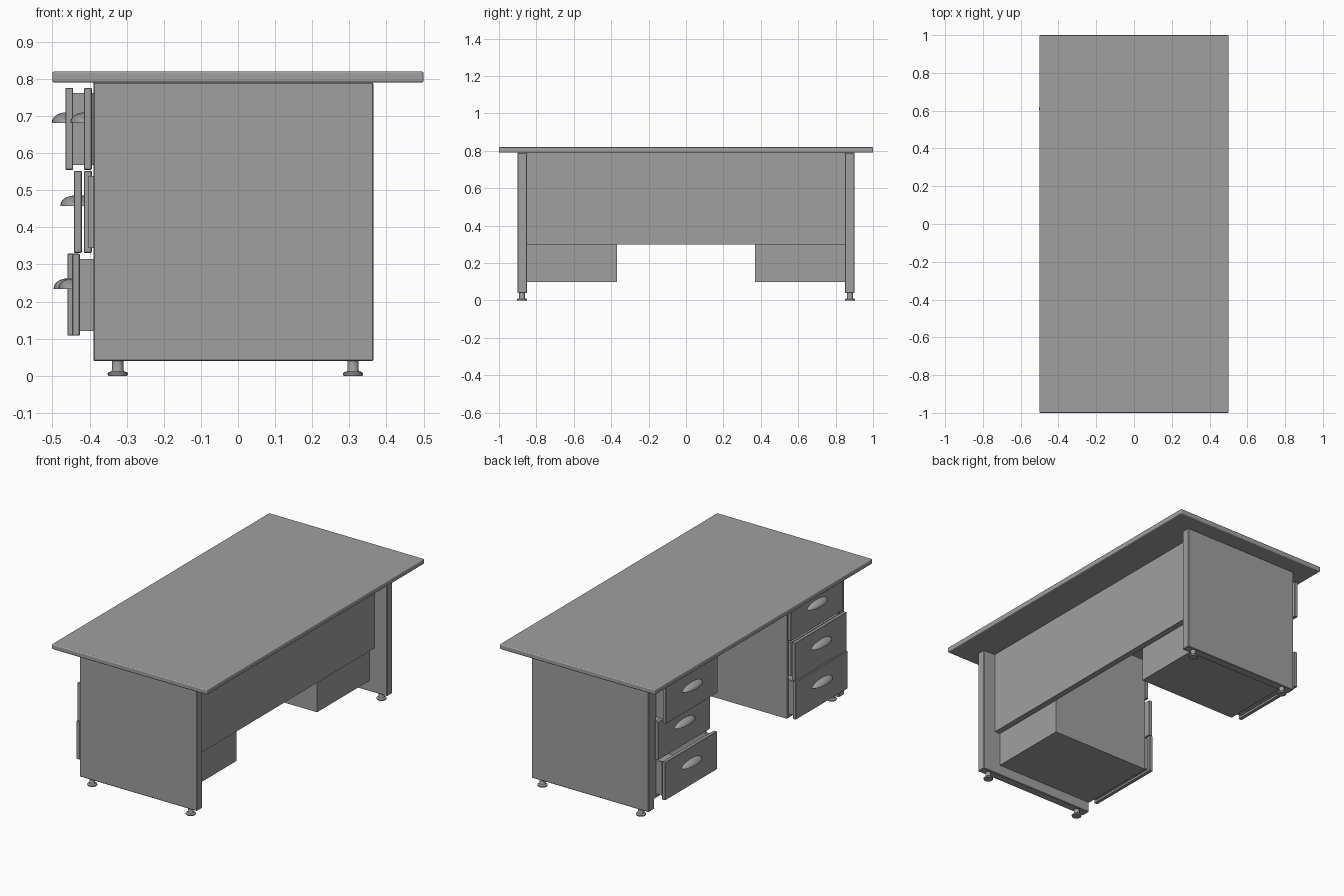
import bpy
import bmesh
import math
from mathutils import Matrix

cube = bpy.data.objects.get("Cube")
if cube:
    bpy.data.objects.remove(cube, do_unlink=True)

grey = bpy.data.materials.new("desk_grey")
grey.use_nodes = True
colour = (0.35, 0.35, 0.35, 1)
grey.diffuse_color = colour
grey.node_tree.nodes["Principled BSDF"].inputs["Base Color"].default_value = colour


def finish(name, bm, smooth=False):
    bmesh.ops.recalc_face_normals(bm, faces=bm.faces)
    mesh = bpy.data.meshes.new(name)
    bm.to_mesh(mesh)
    bm.free()
    mesh.materials.append(grey)
    obj = bpy.data.objects.new(name, mesh)
    bpy.context.collection.objects.link(obj)
    if smooth:
        bpy.ops.object.select_all(action='DESELECT')
        obj.select_set(True)
        bpy.context.view_layer.objects.active = obj
        bpy.ops.object.shade_smooth_by_angle(angle=math.radians(40))
    return obj


def add_box(bm, x, y, z):
    """Add a box spanning three (low, high) ranges."""
    spans = [sorted(r) for r in (x, y, z)]
    centre = [sum(r) / 2 for r in spans]
    size = [r[1] - r[0] for r in spans]
    matrix = Matrix.Translation(centre) @ Matrix.Diagonal((*size, 1))
    bmesh.ops.create_cube(bm, size=1, matrix=matrix)


def board(name, x, y, z, bevel=0.0, segments=1):
    bm = bmesh.new()
    add_box(bm, x, y, z)
    obj = finish(name, bm)
    if bevel:
        mod = obj.modifiers.new("rounded_edges", 'BEVEL')
        mod.width = bevel
        mod.segments = segments
    return obj


def cabinet(name, side):
    """Case open toward the drawers."""
    bm = bmesh.new()
    x, t = (-0.39, 0.25), 0.015
    inner, outer, low, high = 0.37, 0.85, 0.1, 0.79
    add_box(bm, x, (side * inner, side * (inner + t)), (low, high))
    add_box(bm, x, (side * (outer - t), side * outer), (low, high))
    add_box(bm, x, (side * (inner + t), side * (outer - t)), (low, low + t))
    add_box(bm, (x[1] - t, x[1]), (side * (inner + t), side * (outer - t)),
            (low + t, high))
    finish(name, bm)


def drawer_tray(name, x0, side, z):
    """Open-topped drawer box."""
    bm = bmesh.new()
    x, y, t = (x0, x0 + 0.6), (0.39, 0.83), 0.012
    for a in ((y[0], y[0] + t), (y[1] - t, y[1])):
        add_box(bm, x, (side * a[0], side * a[1]), z)
    across = (side * (y[0] + t), side * (y[1] - t))
    for a in ((x[0], x[0] + t), (x[1] - t, x[1])):
        add_box(bm, a, across, z)
    add_box(bm, (x[0] + t, x[1] - t), across, (z[0], z[0] + t))
    finish(name, bm)


def cup_handle(name, x, side, z):
    """Quarter of an ellipsoid, flat underneath and against the drawer."""
    bm = bmesh.new()
    bmesh.ops.create_uvsphere(bm, u_segments=24, v_segments=16, radius=1)
    for normal in ((1, 0, 0), (0, 0, -1)):
        geom = bm.verts[:] + bm.edges[:] + bm.faces[:]
        cut = bmesh.ops.bisect_plane(bm, geom=geom, plane_co=(0, 0, 0),
                                     plane_no=normal, clear_outer=True)
        rim = [e for e in cut["geom_cut"] if isinstance(e, bmesh.types.BMEdge)]
        bmesh.ops.edgeloop_fill(bm, edges=[e for e in rim if e.is_boundary])
    bm.transform(Matrix.Translation((x, side * 0.61, z))
                 @ Matrix.Diagonal((0.037, 0.09, 0.028, 1)))
    finish(name, bm, smooth=True)


def foot(name, x, y):
    """Turned levelling foot."""
    bm = bmesh.new()
    profile = [(0, 0), (.025, 0), (.027, .003), (.027, .007), (.024, .010),
               (.017, .012), (.015, .016), (.015, .041), (0, .041)]
    verts = [bm.verts.new((r, 0, z)) for r, z in profile]
    edges = [bm.edges.new(pair) for pair in zip(verts, verts[1:])]
    bmesh.ops.spin(bm, geom=verts + edges, cent=(0, 0, 0), axis=(0, 0, 1),
                   angle=math.tau, steps=20)
    bmesh.ops.remove_doubles(bm, verts=bm.verts, dist=0.0001)
    bm.transform(Matrix.Translation((x, y, 0)))
    finish(name, bm, smooth=True)


# Top and the panel closing the back of the knee space
board("desk_top", (-0.5, 0.5), (-1, 1), (0.79, 0.82), 0.006, 3)
board("modesty_panel", (0.25, 0.285), (-0.85, 0.85), (0.3, 0.79))

# Drawer rows from the top, and how far each drawer is pulled out
row_heights = [(0.555, 0.776), (0.331, 0.552), (0.108, 0.329)]
fronts = {1: [-0.465, -0.415, -0.46], -1: [-0.415, -0.442, -0.447]}
tray_gaps = {1: [0, 0, 0], -1: [0, 0.018, 0]}
rows = ["top", "middle", "bottom"]

for side, label in ((1, "left"), (-1, "right")):
    board(f"{label}_end_panel", (-0.39, 0.365), (side * 0.85, side * 0.9),
          (0.04, 0.79), 0.003)
    cabinet(f"{label}_cabinet", side)
    for end, x in (("drawer_side", -0.324), ("panel_side", 0.31)):
        foot(f"{label}_{end}_foot", x, side * 0.877)
    for row, (low, high), x, gap in zip(rows, row_heights, fronts[side],
                                        tray_gaps[side]):
        name = f"{label}_{row}_drawer"
        board(name + "_front", (x, x + 0.021), (side * 0.372, side * 0.848),
              (low, high), 0.002)
        drawer_tray(name + "_tray", x + 0.021 + gap, side,
                    (low + 0.013, high - 0.014))
        cup_handle(name + "_handle", x, side, (low + high) / 2 + 0.016)
